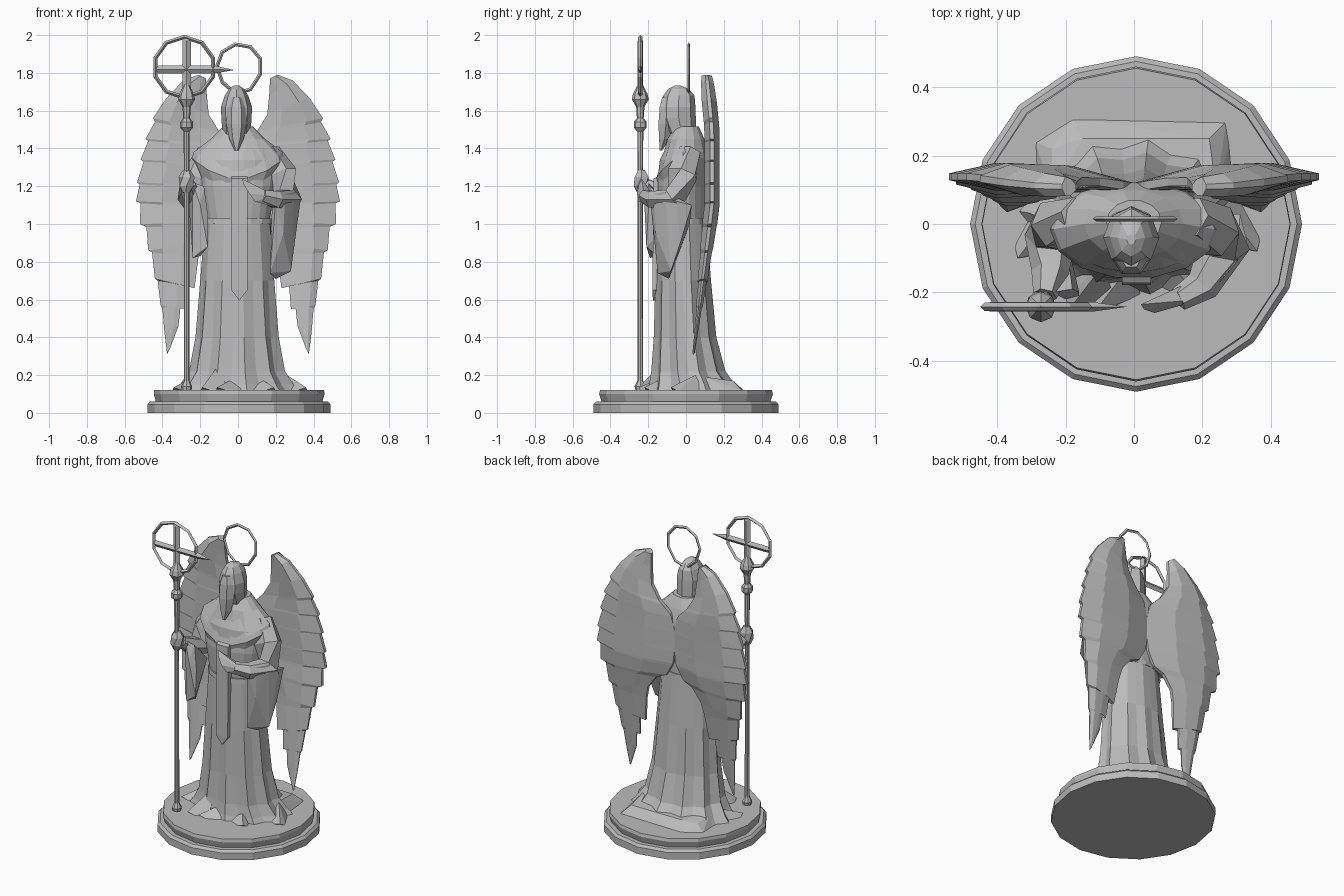
import bpy, bmesh, math
from mathutils import Vector

stone = bpy.data.materials.new("grey_stone")
stone.diffuse_color = (0.5, 0.5, 0.5, 1)


def finish(name, bm):
    bmesh.ops.recalc_face_normals(bm, faces=bm.faces)
    me = bpy.data.meshes.new(name)
    bm.to_mesh(me)
    bm.free()
    ob = bpy.data.objects.new(name, me)
    me.materials.append(stone)
    bpy.context.collection.objects.link(ob)
    return ob


def skin(name, rings, closed=False):
    """Bridge rings of points; caps unless closed into a loop."""
    bm = bmesh.new()
    vs = [[bm.verts.new(p) for p in r] for r in rings]
    n = len(vs[0])
    pairs = list(zip(vs, vs[1:])) + ([(vs[-1], vs[0])] if closed else [])
    for a, b in pairs:
        for i in range(n):
            j = (i + 1) % n
            bm.faces.new((a[i], a[j], b[j], b[i]))
    if not closed:
        bm.faces.new(vs[0][::-1])
        bm.faces.new(vs[-1])
    return finish(name, bm)


def loft(name, rows, n=12, cx=0, fold=None, dip=None):
    """rows: (z, half width, front y, back y)"""
    rings = []
    for z, rx, yf, yb in rows:
        ring = []
        for i in range(n):
            a = 2 * math.pi * i / n
            k = fold(i, z) if fold else 1
            s = math.sin(a) * k
            ring.append((cx + rx * k * math.cos(a), (yf + yb) / 2 + (yb - yf) / 2 * s,
                         z - (dip(a, z) if dip else 0)))
        rings.append(ring)
    return skin(name, rings)


def tube(name, path, n=6):
    """path: (x, y, z, radius)"""
    pts = [Vector(p[:3]) for p in path]
    rings = []
    for i, p in enumerate(pts):
        d = pts[min(i + 1, len(pts) - 1)] - pts[max(i - 1, 0)]
        q = d.to_track_quat('Z', 'Y')
        rings.append([p + q @ Vector((math.cos(2 * math.pi * k / n), math.sin(2 * math.pi * k / n), 0)) * path[i][3]
                      for k in range(n)])
    return skin(name, rings)


def hull(name, pts):
    bm = bmesh.new()
    for p in pts:
        bm.verts.new(p)
    r = bmesh.ops.convex_hull(bm, input=bm.verts)
    bmesh.ops.delete(bm, geom=list({g for g in r["geom_interior"] + r["geom_unused"]
                                    if isinstance(g, bmesh.types.BMVert)}), context='VERTS')
    return finish(name, bm)


def hoop(name, c, r, w, d, n, tail=0):
    """Upright ring facing front, diamond section; tail stretches the bottom down."""
    rings = []
    for i in range(n):
        a = 2 * math.pi * (i + 0.5) / n
        drop = tail * max(0, -math.sin(a)) ** 3
        rings.append([(c[0] + (r + o) * math.cos(a), c[1] + y, c[2] + (r + o) * math.sin(a) - drop)
                      for o, y in ((w, 0), (0, d), (-w, 0), (0, -d))])
    return skin(name, rings, True)


# Stepped round plinth
loft("plinth_lower", [(0, .485, -.49, .49), (.045, .485, -.49, .49), (.06, .47, -.475, .475)], 16, cx=.006)
loft("plinth_upper", [(.055, .44, -.445, .445), (.1, .452, -.46, .46), (.12, .45, -.455, .455)], 16, cx=.006)


# Robe with folds that deepen toward the hem
def folds(i, z):
    return 1 + (0.06 if i % 2 else -0.06) * max(0, min(1, (1.1 - z) / 0.9))


loft("robe", [(.115, .32, -.195, .27), (.15, .29, -.185, .25), (.22, .245, -.175, .2), (.4, .215, -.165, .155),
              (.7, .195, -.16, .13), (1.0, .175, -.15, .11), (1.03, .17, -.145, .105),
              (1.2, .2, -.155, .11), (1.34, .22, -.14, .12), (1.42, .17, -.1, .1)], 22, fold=folds)

# Train spread on the plinth, hem spill and toes
hull("train", [(-.29, .24, .115), (-.18, .31, .115), (-.04, .28, .115), (.0, .3, .115), (.27, .3, .115),
               (.28, .24, .115), (.3, .0, .115), (-.28, .0, .115), (-.24, .22, .16), (-.15, .25, .17),
               (.22, .25, .17), (.24, .1, .19), (-.24, .1, .18)])
for i, (x, y, h) in enumerate([(-.13, -.2, .27), (-.05, -.2, .19), (.13, -.17, .2), (.3, -.03, .2), (-.28, -.05, .19)]):
    s = 1 if x > 0 else -1
    hull("hem_spill_%d" % i, [(x - .07, y - .01, .115), (x + .07, y - .01, .115), (x + s * .06, y - .05, .135),
                              (x, y - .04, .115), (x - s * .04, y + .08, h), (x, y + .12, .115)])

# Shoulder mantle, pointed in front
loft("mantle", [(1.16, .17, -.135, .1), (1.35, .245, -.16, .125), (1.38, .235, -.15, .12),
                (1.45, .145, -.1, .1), (1.515, .08, -.06, .07)], 14,
     dip=lambda a, z: 0.11 * max(0, -math.sin(a)) ** 2 if 1.3 < z < 1.42 else 0)

# Belt and hanging panel
loft("belt", [(1.0, .18, -.156, .112), (1.03, .178, -.154, .11)], 16)
hull("front_panel", [(x, y, z) for x in (-.035, .05) for y, z in
                     ((-.178, .65), (-.155, .65), (-.168, 1.0), (-.14, 1.0), (-.172, 1.24), (-.14, 1.26))]
     + [(.007, -.175, .595), (.007, -.155, .595)])

# Hooded head, face and beard
loft("hood", [(1.42, .075, -.06, .05), (1.49, .075, -.1, .052), (1.56, .08, -.13, .052), (1.62, .082, -.13, .05),
              (1.68, .062, -.12, .045), (1.715, .04, -.095, .015), (1.733, .014, -.06, -.03)], 8, cx=-.008)
loft("face", [(1.39, .01, -.14, -.125), (1.45, .038, -.147, -.08), (1.53, .055, -.152, -.06),
              (1.62, .05, -.145, -.06), (1.67, .03, -.13, -.07)], 6, cx=-.008)

# Halo, drawn down to the back of the hood
hoop("halo", (.007, .015, 1.835), .118, .01, .007, 9, tail=.03)

# Wings: rows of outer x, z and inner x, z with saw-toothed outer edge
wing = [(.21, 1.79, .17, 1.77), (.29, 1.76, .165, 1.68), (.38, 1.665, .155, 1.58), (.45, 1.56, .1, 1.49),
        (.44, 1.54, .08, 1.47), (.49, 1.45, .03, 1.42), (.475, 1.44, .02, 1.4), (.515, 1.34, 0, 1.32),
        (.5, 1.33, 0, 1.3), (.535, 1.22, 0, 1.2), (.52, 1.21, 0, 1.18), (.54, 1.12, .01, 1.1),
        (.515, 1.11, .02, 1.08), (.52, 1.0, .06, 1.01), (.485, .985, .13, .98), (.475, .86, .19, .9),
        (.455, .85, .21, .82), (.44, .71, .23, .66), (.425, .7, .27, .68), (.41, .57, .28, .55),
        (.4, .55, .3, .6), (.39, .43, .315, .46), (.375, .31, .36, .34)]


def wing_y(x, z):
    y = .138 if z > 1.1 else .138 - .1 * (1.1 - z) / .8
    y -= .03 * max(0, (z - 1.5) / .3)
    return y - .03 * max(0, 1 - x / .2)


for s, side in ((-1, "right"), (1, "left")):
    rings = []
    for k, (xo, zo, xi, zi) in enumerate(wing):
        h = .04 * min(1, (len(wing) - k) / 10 + .05, .7 + k * .15)
        ring = []
        for t, w in ((0, .25), (.25, 1), (.65, .85), (1, .3), (1, -.3), (.65, -.85), (.25, -1), (0, -.25)):
            x, z = xo + (xi - xo) * t, zo + (zi - zo) * t
            ring.append((s * x, wing_y(x, z) + w * h, z))
        rings.append(ring)
    skin(side + "_wing", rings)

# Right arm holding the staff, with hanging sleeve
tube("right_arm", [(-.16, .02, 1.38, .06), (-.23, .0, 1.24, .075), (-.245, -.04, 1.13, .075),
                   (-.245, -.14, 1.16, .055), (-.26, -.21, 1.21, .035)])
hull("right_sleeve", [(-.24, -.2, 1.22), (-.18, -.19, 1.2), (-.16, -.2, 1.05), (-.16, -.21, .88), (-.24, -.19, .82),
                      (-.2, -.15, .83), (-.25, -.05, 1.06), (-.2, -.03, 1.05), (-.26, -.12, 1.1), (-.2, -.22, 1.1)])
tube("right_hand", [(-.275, -.24, 1.165, .02), (-.272, -.235, 1.2, .042), (-.272, -.235, 1.25, .042),
                    (-.272, -.235, 1.285, .02)])

# Left arm across the body, with deep sleeve
tube("left_arm", [(.16, .02, 1.38, .065), (.23, -.02, 1.26, .085), (.265, -.06, 1.13, .075),
                  (.2, -.18, 1.13, .05), (.13, -.22, 1.15, .035)])
hull("left_sleeve", [(.33, -.05, 1.12), (.31, .03, 1.1), (.18, -.16, 1.1), (.2, -.19, 1.13), (.25, -.17, 1.16),
                     (.3, -.11, 1.17), (.17, -.15, .74), (.2, -.09, .71), (.28, -.08, .75), (.3, -.03, .9),
                     (.24, -.16, .95), (.2, .02, 1.0)])
hull("left_hand", [(.19, -.2, 1.09), (.2, -.22, 1.15), (.14, -.18, 1.16), (.09, -.25, 1.12), (.1, -.22, 1.18),
                   (.02, -.235, 1.24), (.03, -.25, 1.21), (.06, -.26, 1.16)])

# Staff: turned pole with foot, knop and cup
SX, SY = -.272, -.242
tube("staff", [(SX, SY, z, r) for z, r in ((.115, .025), (.14, .03), (.17, .015), (1.2, .014), (1.49, .016),
                                           (1.51, .034), (1.54, .034), (1.56, .018), (1.62, .022),
                                           (1.66, .045), (1.69, .038), (1.74, .012))], 8)
# Ringed cross on top
hoop("staff_ring", (-.285, SY, 1.83), .16, .011, .012, 10)
hull("cross_upright", [(SX + x, SY + y, z) for x, y, z in
                       ((-.022, 0, 1.985), (.022, 0, 1.985), (0, 0, 2.0), (-.022, .0, 1.67), (.022, 0, 1.67),
                        (0, -.014, 1.97), (0, .014, 1.97), (0, -.014, 1.67), (0, .014, 1.67))])
hull("cross_bar", [(-.45, SY, 1.82), (-.02, SY, 1.815)] +
     [(x, SY + y, 1.818 + z) for x in (-.42, -.12) for y, z in ((0, .02), (0, -.02), (.014, 0), (-.014, 0))])
